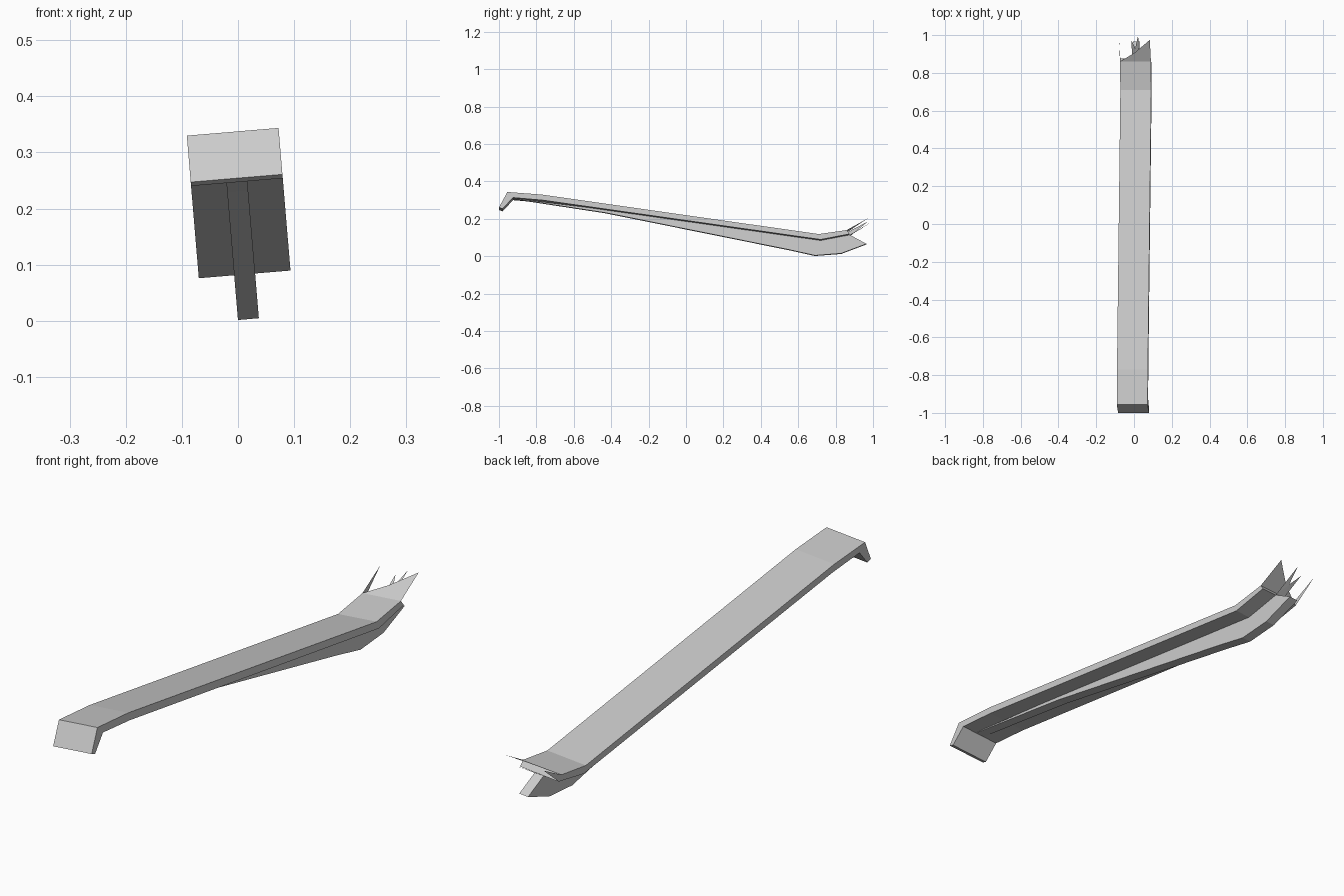
import bpy
import math
from mathutils import Matrix

cube = bpy.data.objects.get("Cube")
if cube:
    bpy.data.objects.remove(cube, do_unlink=True)

steel = bpy.data.materials.new("grey_steel")
steel.use_nodes = True
GREY = (0.6, 0.6, 0.6, 1)
steel.diffuse_color = GREY
steel.node_tree.nodes["Principled BSDF"].inputs["Base Color"].default_value = GREY

# The whole beam leans slightly about its long axis
LEAN = Matrix.Translation((0.0188, 0, 0)) @ Matrix.Rotation(math.radians(-4.8), 4, 'Y')
HALF = 0.082
WEB = 0.0187


def add_part(name, verts, faces):
    mesh = bpy.data.meshes.new(name)
    mesh.from_pydata(verts, [], faces)
    mesh.transform(LEAN)
    mesh.materials.append(steel)
    obj = bpy.data.objects.new(name, mesh)
    bpy.context.collection.objects.link(obj)
    return obj


def strip(name, upper, lower, half):
    """Solid of constant width between two (y, z) lines with equal point counts."""
    verts = []
    for (yu, zu), (yl, zl) in zip(upper, lower):
        verts += [(-half, yu, zu), (half, yu, zu), (half, yl, zl), (-half, yl, zl)]
    faces = [(0, 1, 2, 3)]
    for i in range(0, len(verts) - 4, 4):
        for a in range(4):
            b = (a + 1) % 4
            faces.append((i + a, i + a + 4, i + b + 4, i + b))
    n = len(verts)
    faces.append((n - 1, n - 2, n - 3, n - 4))
    return add_part(name, verts, faces)


# Bent top flange with the folded front lip
flange_top = [(-1.0, 0.255), (-0.955, 0.338), (-0.77, 0.324), (0.71, 0.112), (0.86, 0.134)]
flange_under = [(-0.98, 0.248), (-0.925, 0.308), (-0.765, 0.294), (0.72, 0.083), (0.875, 0.113)]
strip("flange", flange_top, flange_under, HALF)

# Tapering web below the flange, ending in a point
web_top = [(-0.925, 0.31), (-0.43, 0.248), (0.55, 0.108), (0.72, 0.085), (0.85, 0.11), (0.875, 0.114)]
web_bottom = [(-0.92, 0.307), (-0.43, 0.232), (0.55, 0.034), (0.69, 0.003), (0.83, 0.014), (0.965, 0.065)]
strip("web", web_top, web_bottom, WEB)

# Torn slivers at the back end
add_part("top_sliver",
         [(-HALF, 0.86, 0.134), (HALF, 0.86, 0.134), (HALF, 0.975, 0.198), (0, 0.908, 0.161)],
         [(0, 1, 2, 3)])
add_part("side_sliver",
         [(-HALF, 0.86, 0.134), (-HALF, 0.875, 0.113), (-HALF, 0.975, 0.195)],
         [(0, 1, 2)])
add_part("middle_sliver",
         [(-WEB, 0.875, 0.113), (WEB, 0.875, 0.113), (WEB, 1.0, 0.187),
          (0, 0.93, 0.145), (-WEB, 0.975, 0.172)],
         [(0, 1, 3), (1, 2, 3), (0, 3, 4)])
